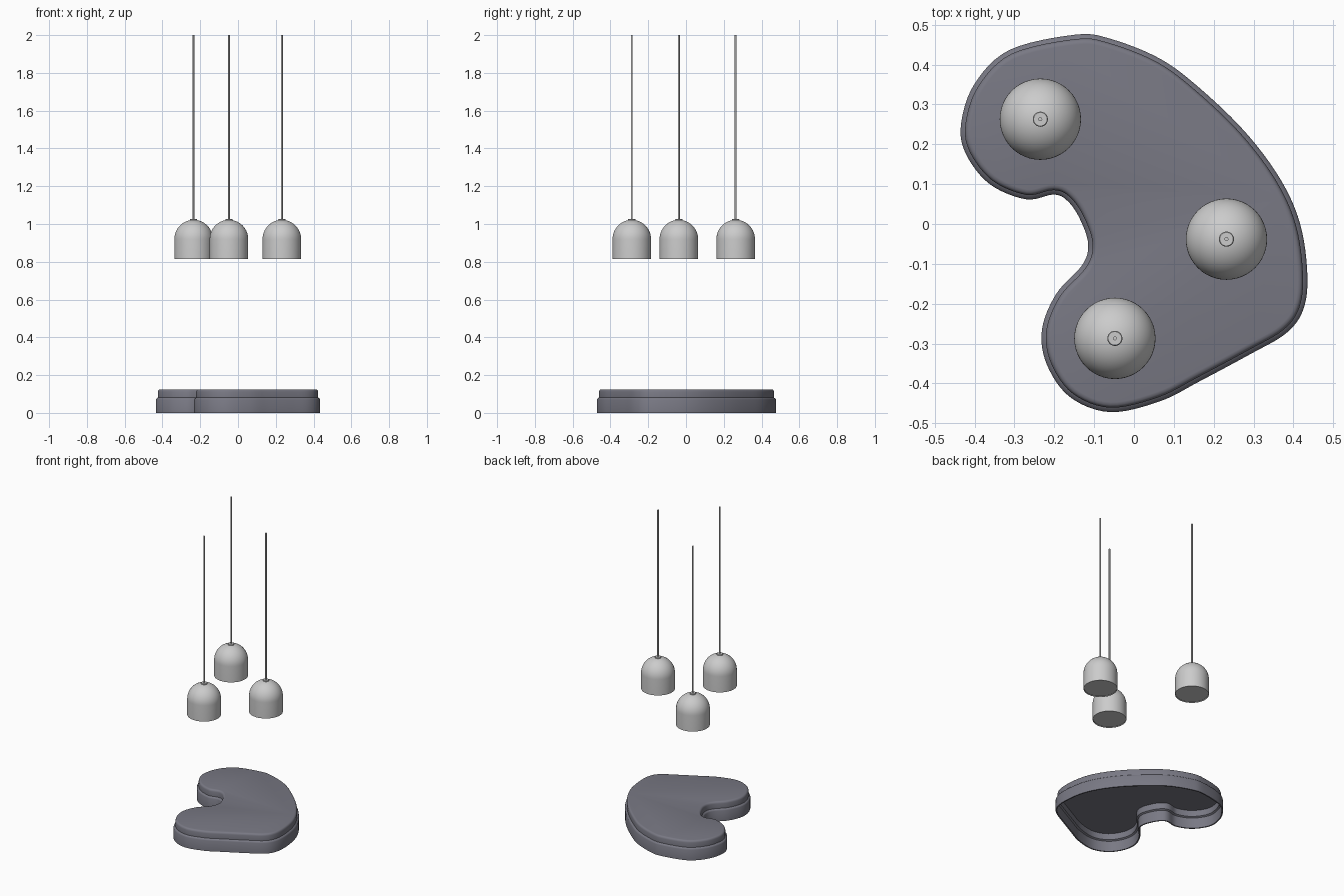
import bpy, bmesh, math
from mathutils import Vector

if "Cube" in bpy.data.objects:
    bpy.data.objects.remove(bpy.data.objects["Cube"])


def finish(name, bm, angle=35):
    bmesh.ops.recalc_face_normals(bm, faces=bm.faces[:])
    me = bpy.data.meshes.new(name)
    bm.to_mesh(me)
    bm.free()
    ob = bpy.data.objects.new(name, me)
    bpy.context.collection.objects.link(ob)
    bpy.ops.object.select_all(action='DESELECT')
    ob.select_set(True)
    bpy.context.view_layer.objects.active = ob
    bpy.ops.object.shade_smooth_by_angle(angle=math.radians(angle))
    return ob


def smooth_loop(pts, n):
    """Closed Catmull-Rom curve through the points."""
    out, k = [], len(pts)
    for i in range(k):
        a, b, c, d = (Vector(pts[(i + j) % k]) for j in (-1, 0, 1, 2))
        for s in range(n):
            t = s / n
            out.append(0.5 * (2 * b + (c - a) * t + (2 * a - 5 * b + 4 * c - d) * t * t
                              + (3 * b - a - 3 * c + d) * t ** 3))
    return out


def inset(loop, dist):
    """Move a clockwise loop inward along its normals."""
    k, out = len(loop), []
    for i, p in enumerate(loop):
        t = (loop[(i + 1) % k] - loop[i - 1]).normalized()
        out.append(p + Vector((t.y, -t.x)) * dist)
    return out


def lathe(name, profile, loc, segs=48):
    bm = bmesh.new()
    rings = []
    for r, z in profile:
        if r == 0:
            rings.append([bm.verts.new((loc[0], loc[1], z))] * segs)
        else:
            rings.append([bm.verts.new((loc[0] + r * math.cos(2 * math.pi * i / segs),
                                        loc[1] + r * math.sin(2 * math.pi * i / segs), z))
                          for i in range(segs)])
    for a, b in zip(rings, rings[1:]):
        for i in range(segs):
            j = (i + 1) % segs
            bm.faces.new(list(dict.fromkeys((a[i], a[j], b[j], b[i]))))
    return finish(name, bm)


# Kidney-shaped base tray, open underneath
outline = [(-.148, .475), (-.06, .465), (.065, .415), (.166, .34), (.279, .231), (.367, .113),
           (.417, 0), (.435, -.126), (.425, -.214), (.382, -.274), (.291, -.327), (.166, -.394),
           (.065, -.445), (-.06, -.472), (-.161, -.434), (-.219, -.352), (-.231, -.265),
           (-.195, -.175), (-.13, -.103), (-.115, -.05), (-.136, .013), (-.166, .057),
           (-.201, .074), (-.271, .062), (-.362, .1), (-.422, .176), (-.434, .251),
           (-.40, .352), (-.312, .437)]
loop = smooth_loop(outline, 6)
# (inset, height) from the inner ceiling, round the rim, up to the top face
section = [(.018, .117), (.018, .076), (.008, .07), (.008, 0), (0, 0), (0, .07), (.003, .076),
           (.011, .081), (.011, .112), (.0135, .119), (.018, .1235), (.025, .125)]
bm = bmesh.new()
rings = [[bm.verts.new((p.x, p.y, z)) for p in inset(loop, d)] for d, z in section]
for a, b in zip(rings, rings[1:]):
    for i in range(len(a)):
        j = (i + 1) % len(a)
        bm.faces.new((a[i], a[j], b[j], b[i]))
bm.faces.new(rings[0])
bm.faces.new(rings[-1])
tray = finish("base_tray", bm)
mat = bpy.data.materials.new("slate_grey")
mat.diffuse_color = (.19, .19, .23, 1)
mat.use_nodes = True
mat.node_tree.nodes["Principled BSDF"].inputs["Base Color"].default_value = mat.diffuse_color
tray.data.materials.append(mat)

# Three hanging domed shades with collars and cables
R, z0, z1 = .102, .815, .92
dome = [(R * math.cos(a), z1 + R * math.sin(a))
        for a in (math.pi / 2 * i / 14 for i in range(14))] + [(0, z1 + R)]
shade = [(0, z0 + .004), (R - .004, z0 + .004), (R - .004, z0), (R, z0)] + dome
collar = [(0, 1.01), (.019, 1.01), (.019, 1.025), (.017, 1.027), (0, 1.027)]
cable = [(0, 1.02), (.005, 1.02), (.005, 2), (0, 2)]
for n, loc in enumerate([(-.235, .263), (.232, -.038), (-.048, -.287)], 1):
    lathe(f"lamp_shade_{n}", shade, loc)
    lathe(f"cable_collar_{n}", collar, loc, 24)
    lathe(f"cable_{n}", cable, loc, 12)
